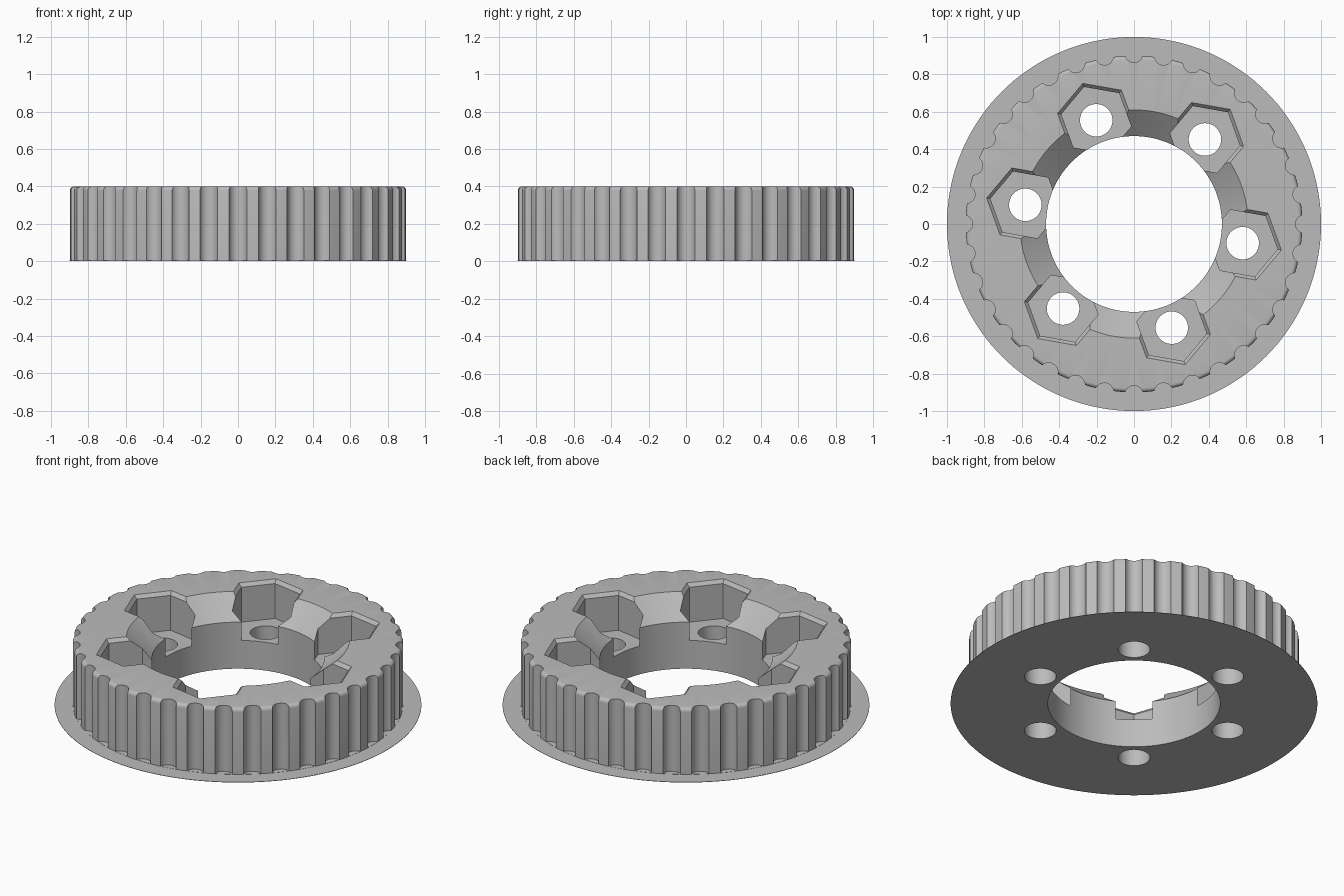
import bpy, bmesh, math

cube = bpy.data.objects.get("Cube")
if cube:
    bpy.data.objects.remove(cube, do_unlink=True)

grey = bpy.data.materials.new("plain_grey")
grey.use_nodes = True
colour = (0.5, 0.5, 0.5, 1)
grey.diffuse_color = colour
grey.node_tree.nodes["Principled BSDF"].inputs["Base Color"].default_value = colour

FLANGE, HEIGHT = 0.002, 0.4
BORE, TOOTH_R, FILLET = 0.47, 0.9, 0.022


def lathe(bm, profile, sides, centre=(0, 0), phase=0.0):
    """Revolve a closed (radius, z) profile about a vertical axis."""
    rings = []
    for i in range(sides):
        a = phase + math.tau * i / sides
        rings.append([bm.verts.new((centre[0] + r * math.cos(a),
                                    centre[1] + r * math.sin(a), z))
                      for r, z in profile])
    count = len(profile)
    for i in range(sides):
        a, b = rings[i], rings[(i + 1) % sides]
        for j in range(count):
            k = (j + 1) % count
            if profile[j][0] == 0 and profile[k][0] == 0:
                continue
            bm.faces.new((a[j], b[j], b[k], a[k]))


def finish(name, bm):
    bmesh.ops.remove_doubles(bm, verts=bm.verts, dist=1e-5)
    bmesh.ops.recalc_face_normals(bm, faces=bm.faces)
    mesh = bpy.data.meshes.new(name)
    bm.to_mesh(mesh)
    bm.free()
    mesh.materials.append(grey)
    obj = bpy.data.objects.new(name, mesh)
    bpy.context.collection.objects.link(obj)
    return obj


def cutter_set(name, profile, sides, count, radius, start):
    """Copies of one turned cutter spaced evenly around the axis."""
    bm = bmesh.new()
    for i in range(count):
        a = math.radians(start) + math.tau * i / count
        lathe(bm, profile, sides, (radius * math.cos(a), radius * math.sin(a)), a)
    obj = finish(name, bm)
    obj.hide_render = True
    return obj


# Ring with bore, countersink, rounded top edge and thin base flange
profile = [(BORE, 0), (1, 0), (1, FLANGE), (TOOTH_R, FLANGE)]
for i in range(6):
    a = math.pi / 2 * i / 5
    profile.append((TOOTH_R - FILLET + FILLET * math.cos(a),
                    HEIGHT - FILLET + FILLET * math.sin(a)))
profile += [(0.61, HEIGHT), (BORE, 0.28)]
bm = bmesh.new()
lathe(bm, profile, 144)
pulley = finish("toothed_pulley", bm)

# Belt grooves, hexagonal nut pockets and bolt holes
top = HEIGHT + 0.1
cutters = [
    cutter_set("belt_groove_cutter",
               [(0, FLANGE + 0.001), (0.05, FLANGE + 0.001), (0.05, top), (0, top)],
               28, 36, 0.914, 0),
    cutter_set("nut_pocket_cutter",
               [(0, 0.17), (0.19, 0.17), (0.19, 0.38), (0.21, HEIGHT),
                (0.21, top), (0, top)],
               6, 6, 0.59, -10),
    cutter_set("bolt_hole_cutter",
               [(0, -0.1), (0.087, -0.1), (0.087, top), (0, top)],
               40, 6, 0.59, -10),
]

bpy.ops.object.select_all(action="DESELECT")
pulley.select_set(True)
bpy.context.view_layer.objects.active = pulley
for cutter in cutters:
    cut = pulley.modifiers.new(cutter.name, "BOOLEAN")
    cut.operation = "DIFFERENCE"
    cut.solver = "EXACT"
    cut.object = cutter
    bpy.ops.object.modifier_apply(modifier=cut.name)
    bpy.data.objects.remove(cutter, do_unlink=True)

bpy.ops.object.shade_smooth_by_angle(angle=math.radians(25))
